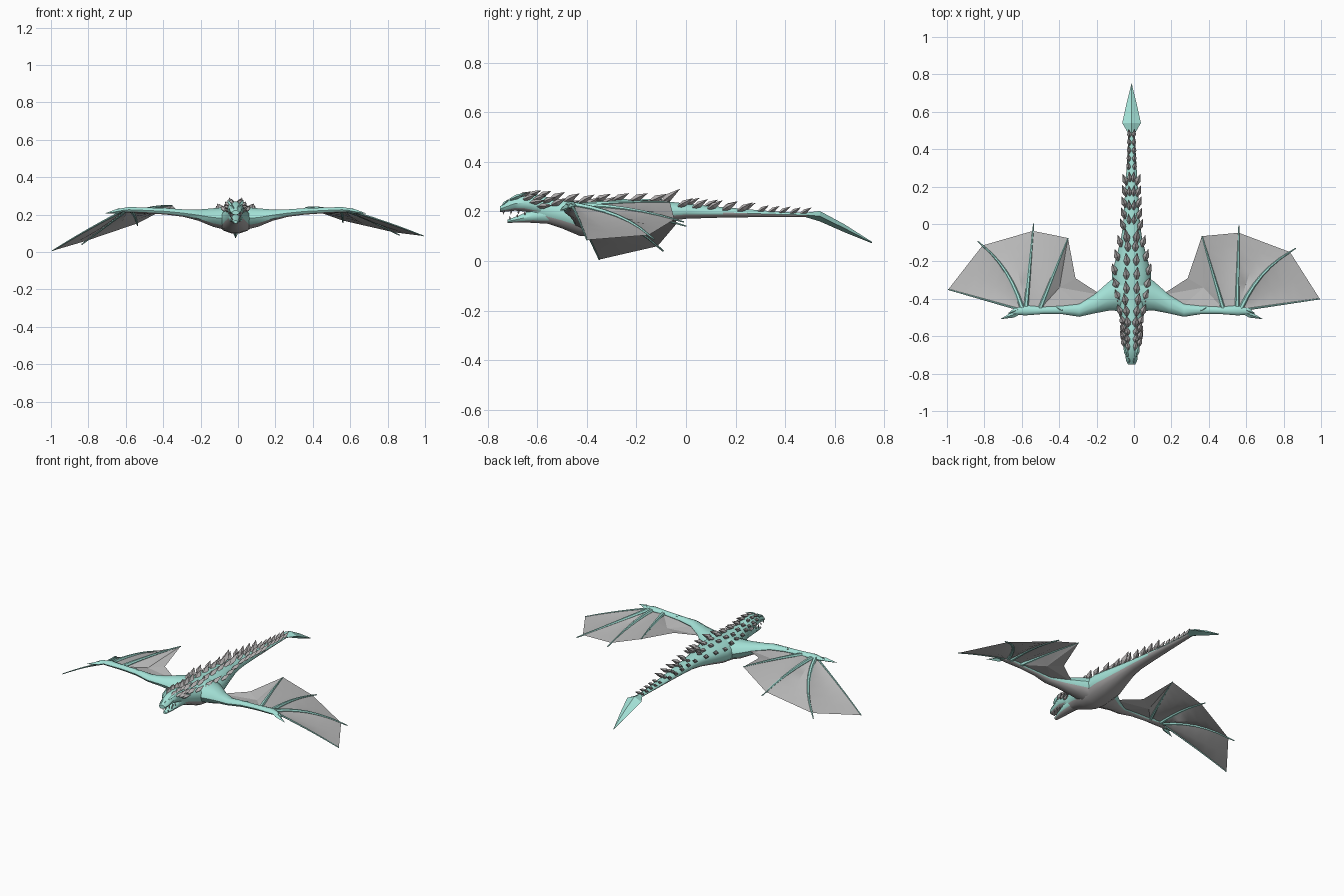
import bpy, bmesh, math
from mathutils import Vector as V

if "Cube" in bpy.data.objects:
    bpy.data.objects.remove(bpy.data.objects["Cube"])

CX = -0.013  # body centre line


def material(name, rgb):
    m = bpy.data.materials.new(name)
    m.use_nodes = True
    m.diffuse_color = (*rgb, 1)
    m.node_tree.nodes["Principled BSDF"].inputs["Base Color"].default_value = (*rgb, 1)
    return m


TEAL = material("teal scales", (0.37, 0.76, 0.68))
BELLY = material("grey belly", (0.42, 0.41, 0.41))
SKIN = material("grey wing skin", (0.50, 0.50, 0.50))
HORN = material("grey horn", (0.46, 0.44, 0.44))


def build(name, verts, faces, mats, under=None, angle=40):
    bm = bmesh.new()
    vs = [bm.verts.new(v) for v in verts]
    for f in faces:
        bm.faces.new([vs[i] for i in f])
    bmesh.ops.recalc_face_normals(bm, faces=bm.faces)
    if under is not None:  # faces that look down take the second colour
        for f in bm.faces:
            f.material_index = int(f.normal.z < under)
    me = bpy.data.meshes.new(name)
    bm.to_mesh(me)
    bm.free()
    for m in mats:
        me.materials.append(m)
    ob = bpy.data.objects.new(name, me)
    bpy.context.collection.objects.link(ob)
    bpy.ops.object.select_all(action="DESELECT")
    ob.select_set(True)
    bpy.context.view_layer.objects.active = ob
    if angle:
        bpy.ops.object.shade_smooth_by_angle(angle=math.radians(angle))


def loft(name, sections, mats, n=12, under=None, angle=40):
    """Skin rings given as (centre, half axis, half axis)."""
    verts, faces = [], []
    for c, a, b in sections:
        for i in range(n):
            t = math.tau * i / n
            verts.append(V(c) + V(a) * math.cos(t) + V(b) * math.sin(t))
    for k in range(len(sections) - 1):
        for i in range(n):
            j = (i + 1) % n
            faces.append((k * n + i, k * n + j, k * n + n + j, k * n + n + i))
    last = (len(sections) - 1) * n
    faces += [tuple(range(n)), tuple(range(last, last + n))]
    build(name, verts, faces, mats, under, angle)


def along_y(rows):
    return [((CX, y, (t + b) / 2), (w, 0, 0), (0, 0, (t - b) / 2)) for y, w, t, b in rows]


def tube(name, pts, radii, mat, n=6):
    secs = []
    for i, p in enumerate(pts):
        d = (pts[min(i + 1, len(pts) - 1)] - pts[max(i - 1, 0)]).normalized()
        a = d.cross(V((0, 0, 1))).normalized()
        secs.append((p, a * radii[i], a.cross(d) * radii[i]))
    loft(name, secs, [mat], n)


# Body, neck and tail: y, half width, top, bottom
BODY = [(-.62, .030, .255, .175), (-.56, .043, .255, .150), (-.50, .062, .250, .130),
        (-.43, .085, .245, .100), (-.36, .105, .248, .098), (-.26, .105, .252, .115),
        (-.17, .080, .248, .137), (-.08, .057, .242, .158), (0, .045, .233, .170),
        (.15, .036, .218, .175), (.30, .027, .205, .177), (.42, .020, .197, .177),
        (.50, .018, .195, .178)]
loft("body", along_y(BODY), [TEAL, BELLY], 14, -0.35)

# Tail blade
loft("tail_blade", along_y([(.48, .015, .195, .178), (.54, .05, .202, .160),
                            (.64, .028, .148, .116), (.75, .001, .078, .072)]),
     [TEAL], 4, angle=10)

# Head and jaw
HEAD = [(-.75, .020, .222, .198), (-.73, .030, .238, .198), (-.69, .034, .262, .202),
        (-.65, .043, .272, .198), (-.60, .045, .270, .185), (-.54, .040, .255, .175)]
loft("head", along_y(HEAD), [TEAL, BELLY], 10, -0.6)
loft("lower_jaw", along_y([(-.72, .012, .168, .153), (-.68, .024, .182, .155),
                           (-.62, .034, .210, .153), (-.55, .040, .225, .148)]),
     [TEAL, BELLY], 10, -0.5)


def spike(name, base, tip, r, mat=HORN):
    """Four-sided leaf shape."""
    base, tip = V(base), V(tip)
    d = (tip - base).normalized()
    a = d.cross(V((0, 0, 1))).normalized()
    b = a.cross(d)
    secs = [(base + (tip - base) * t, a * r * k, b * r * k * .8)
            for t, k in ((0, .5), (.4, 1), (1, .04))]
    loft(name, secs, [mat], 4, angle=0)


for s in (-1, 1):
    # Teeth
    for i in range(3):
        x, y = CX + s * (.018 + .004 * i), -.735 + .03 * i
        spike("upper_tooth", (x, y, .205), (x, y - .003, .188), .005)
        spike("lower_tooth", (x, y + .025, .168 + .009 * i), (x, y + .023, .182 + .009 * i), .004)
    # Brow, nostril bump and cheek horns
    spike("brow", (CX + s * .022, -.71, .248), (CX + s * .042, -.64, .277), .012, TEAL)
    spike("nostril_bump", (CX + s * .012, -.742, .222), (CX + s * .016, -.715, .25), .009, TEAL)
    for i in range(2):
        spike("cheek_horn", (CX + s * .036, -.63 + .03 * i, .235 - .015 * i),
              (CX + s * .062, -.57 + .03 * i, .245 - .02 * i), .014)


def surface(rows, y, f):
    """Point on the back at y, with f the share of the half width."""
    for p, q in zip(rows, rows[1:]):
        if p[0] <= y <= q[0]:
            k = (y - p[0]) / (q[0] - p[0])
            w, t, b = (p[i] + (q[i] - p[i]) * k for i in (1, 2, 3))
            return V((w * f, y, (t + b) / 2 + (t - b) / 2 * math.sqrt(1 - f * f)))


def spike_row(name, rows, start, count, step, f, length, out, up, r):
    for i in range(count):
        p = surface(rows, start + i * step, f)
        for s in (-1, 1):
            base = V((CX + s * p.x, p.y, p.z - .005))
            spike(name, base, base + V((s * out, length, up)), r)


# Spikes on the head, neck, back and tail
spike_row("head_spike", HEAD, -.675, 3, .04, .40, .050, .012, .022, .015)
spike_row("head_side_spike", HEAD, -.655, 3, .04, .85, .050, .018, .020, .014)
spike_row("neck_spike", BODY, -.55, 3, .06, .35, .060, .012, .032, .018)
spike_row("neck_side_spike", BODY, -.54, 3, .055, .80, .055, .022, .026, .017)
spike_row("shoulder_spike", BODY, -.41, 2, .065, .70, .060, .025, .036, .019)
spike_row("back_spike", BODY, -.37, 4, .075, .24, .065, .008, .030, .018)
spike_row("flank_spike", BODY, -.27, 3, .075, .80, .060, .020, .026, .017)
spike_row("rump_spike", BODY, -.10, 1, .06, .35, .075, .012, .055, .019)
spike_row("tail_side_spike", BODY, -.03, 5, .06, .75, .058, .024, .034, .016)
spike_row("tail_top_spike", BODY, 0, 4, .075, .25, .055, .006, .028, .013)
spike_row("tail_end_spike", BODY, .29, 5, .043, .50, .045, .007, .026, .012)

# Arm: distance out, y, z, half depth, half height
ARM = [(.04, -.36, .178, .105, .066), (.12, -.385, .184, .078, .052), (.20, -.428, .197, .050, .031),
       (.28, -.462, .208, .034, .021), (.37, -.460, .217, .022, .018), (.47, -.462, .222, .019, .016),
       (.57, -.462, .226, .027, .015), (.63, -.468, .222, .014, .009)]
# Fingertips differ slightly because the wings bank
TIPS = {1: [(.993, -.40, .085), (.834, -.15, .105), (.56, -.047, .168), (.363, -.065, .238)],
        -1: [(-.993, -.35, .006), (-.81, -.115, .06), (-.54, -.037, .152), (-.353, -.075, .248)]}
STEPS = 6

for s, side in ((1, "left"), (-1, "right")):
    def at(x, y, z):
        return V((CX + s * x, y, z))

    loft(side + "_arm", [(at(x, y, z), (0, d, 0), (0, 0, h)) for x, y, z, d, h in ARM],
         [TEAL, BELLY], 10, -0.55)
    spike(side + "_elbow_knob", at(.36, -.47, .222), at(.40, -.445, .236), .014, TEAL)
    spike(side + "_thumb", at(.59, -.47, .225), at(.70, -.508, .205), .016, TEAL)
    spike(side + "_small_claw", at(.60, -.455, .228), at(.66, -.478, .215), .014, TEAL)

    # Fingers bow inward and upward
    bases = [at(.59, -.46, .226), at(.585, -.45, .226), at(.565, -.45, .224), at(.49, -.455, .222)]
    bows = [(0, 0, .012), (.04, .05, .03), (0, 0, .03), (0, 0, .012)]
    fingers = []
    for i, (a, tip, bow) in enumerate(zip(bases, TIPS[s], bows)):
        c = V(tip)
        mid = (a + c) / 2 + V((-s * bow[0], bow[1], bow[2]))
        pts = [a * (1 - t) ** 2 + mid * 2 * t * (1 - t) + c * t * t
               for t in (k / STEPS for k in range(STEPS + 1))]
        fingers.append(pts)
        bone = list(pts)
        if i in (1, 2):  # claw past the skin
            bone.append(c + (pts[-1] - pts[-2]).normalized() * .04)
        thick = .006 if i == 0 else .013
        radii = [thick + (.003 - thick) * k / (len(bone) - 1) for k in range(len(bone))]
        tube(side + "_finger", bone, radii, TEAL)

    # Skin between the fingers
    for a, b in zip(fingers, fingers[1:]):
        verts, faces = [], []
        for k in range(STEPS + 1):
            dip = V((0, 0, -.018 * math.sin(math.pi * k / STEPS)))
            verts += [a[k], (a[k] + b[k]) / 2 + dip, b[k]]
        for k in range(STEPS):
            for j in (0, 1):
                q = 3 * k + j
                faces.append((q, q + 1, q + 4, q + 3))
        build(side + "_wing_skin", verts, faces, [SKIN], angle=30)

    # Skin between the last finger, the arm and the flank
    rim = fingers[3] + [at(.30, -.29, .212), at(.16, -.38, .195), at(.26, -.45, .205), at(.37, -.46, .217)]
    verts = [at(.385, -.34, .200)] + rim
    n = len(rim)
    build(side + "_inner_wing_skin", verts,
          [(0, i + 1, (i + 1) % n + 1) for i in range(n)], [SKIN], angle=0)
